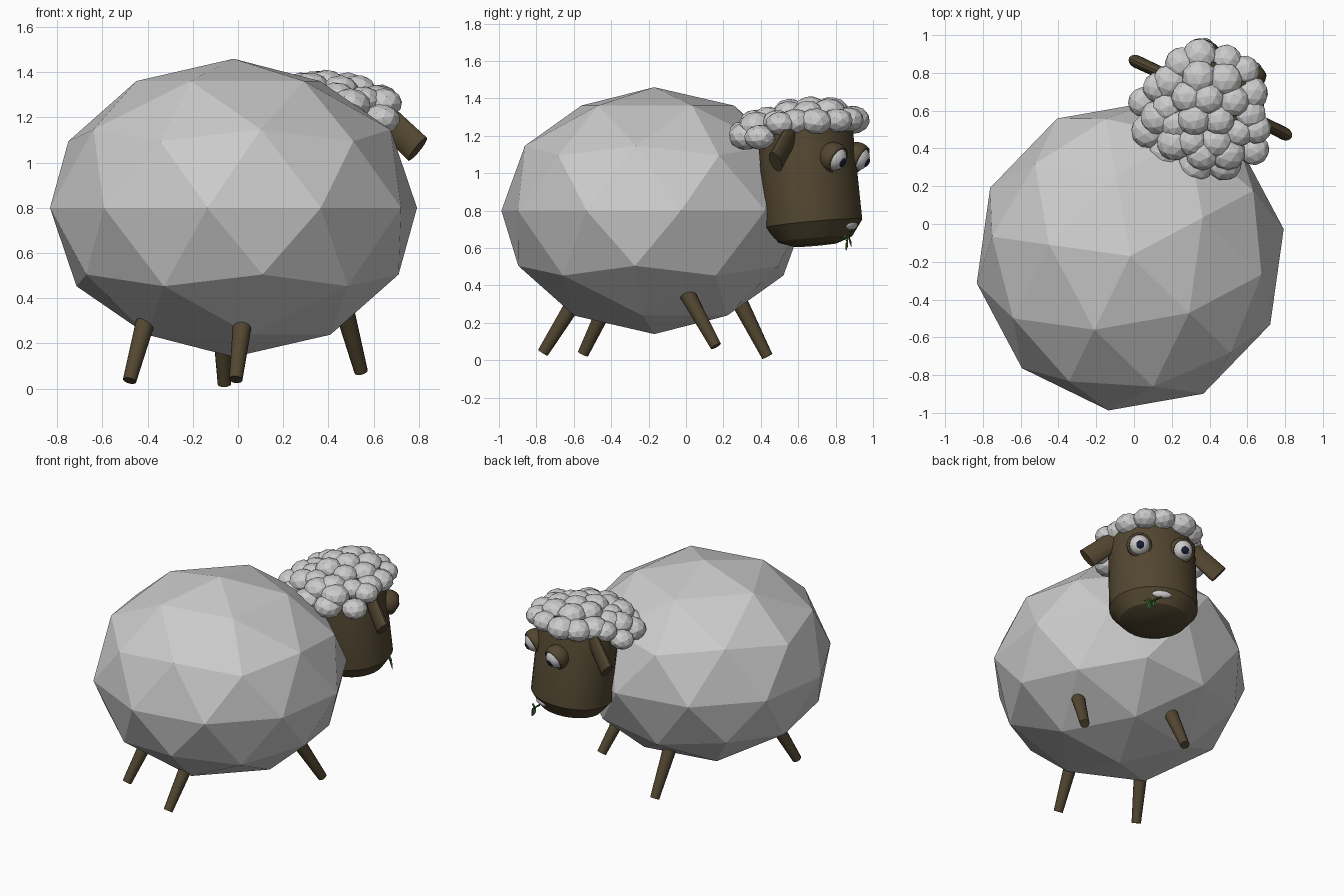
import bpy, bmesh, math, random
from mathutils import Matrix, Vector, Euler

if "Cube" in bpy.data.objects:
    bpy.data.objects.remove(bpy.data.objects["Cube"])

random.seed(4)
T, R = Matrix.Translation, Matrix.Rotation


def S(x, y, z):
    return Matrix.Diagonal((x, y, z, 1))


def material(name, rgb):
    m = bpy.data.materials.new(name)
    m.diffuse_color = (*rgb, 1)
    m.use_nodes = True
    m.node_tree.nodes["Principled BSDF"].inputs["Base Color"].default_value = m.diffuse_color
    return m


BROWN = material("brown", (0.085, 0.062, 0.03))
NAVY = material("dark_blue", (0.01, 0.012, 0.04))
GREEN = material("green", (0.04, 0.12, 0.025))


def finish(bm, name, mat=None, smooth=False):
    bmesh.ops.recalc_face_normals(bm, faces=bm.faces[:])
    me = bpy.data.meshes.new(name)
    bm.to_mesh(me)
    bm.free()
    ob = bpy.data.objects.new(name, me)
    bpy.context.collection.objects.link(ob)
    if mat:
        me.materials.append(mat)
    if smooth:
        bpy.ops.object.select_all(action='DESELECT')
        ob.select_set(True)
        bpy.context.view_layer.objects.active = ob
        bpy.ops.object.shade_smooth_by_angle(angle=math.radians(30))
    return ob


def frustum(name, p, q, r1, r2, mat, flat=1.0, sides=16, frame=Matrix()):
    """Tapered rod from p to q; flat squashes it along the frame's y."""
    p, q = Vector(p), Vector(q)
    z = (q - p).normalized()
    y = (Vector((0, 1, 0)) - z * z.y).normalized()
    x = y.cross(z)
    rot = Matrix((x, y, z)).transposed().to_4x4()
    bm = bmesh.new()
    bmesh.ops.create_cone(bm, cap_ends=True, segments=sides, radius1=r1, radius2=r2,
                          depth=(q - p).length,
                          matrix=frame @ T((p + q) / 2) @ rot @ S(1, flat, 1))
    return finish(bm, name, mat, True)


def ball(name, mtx, r, mat=None):
    bm = bmesh.new()
    bmesh.ops.create_uvsphere(bm, u_segments=20, v_segments=12, radius=r, matrix=mtx)
    return finish(bm, name, mat, True)


# Faceted woolly body
bm = bmesh.new()
bmesh.ops.create_icosphere(bm, subdivisions=2, radius=1, matrix=T((-0.02, -0.17, 0.8))
                           @ S(0.825, 0.825, 0.66) @ R(math.radians(28), 4, 'Z'))
finish(bm, "body")

# Legs: foot position and lean (x and y shift per unit of height)
legs = {"hind_leg_left": ((-0.48, -0.55, 0.035), (0.27, 0.48)),
        "hind_leg_right": ((-0.01, -0.765, 0.04), (0.12, 0.62)),
        "front_leg_right": ((0.545, 0.16, 0.075), (-0.27, -0.55)),
        "front_leg_left": ((-0.06, 0.435, 0.02), (-0.04, -0.51))}
for name, (foot, lean) in legs.items():
    h = 0.38
    top = (foot[0] + lean[0] * h, foot[1] + lean[1] * h, foot[2] + h)
    frustum(name, foot, top, 0.03, 0.048, BROWN)

# Head frame: local y is where the face looks, local x is its +x side
HEAD = T((0.40, 0.66, 0)) @ R(math.radians(-26), 4, 'Z')

# Head: oval barrel with a bevelled chin, tilted slightly
bm = bmesh.new()
tilt = HEAD @ T((0, 0, 0.98)) @ R(math.radians(6), 4, 'X')
N = 32
rings = []
for z, s in [(0.33, 0.9), (0.26, 0.98), (-0.25, 1.0), (-0.335, 0.76), (-0.365, 0.45)]:
    rings.append([bm.verts.new(tilt @ Vector((0.285 * s * math.cos(a), 0.255 * s * math.sin(a), z)))
                  for a in (2 * math.pi * i / N for i in range(N))])
for a, b in zip(rings, rings[1:]):
    for i in range(N):
        bm.faces.new((a[i], a[(i + 1) % N], b[(i + 1) % N], b[i]))
bm.faces.new(rings[0])
bm.faces.new(rings[-1])
finish(bm, "head", BROWN, True)

# Ears and eyes, both sides
for side, sx in (("right", 1), ("left", -1)):
    frustum("ear_" + side, (sx * 0.2, 0.015, 1.26), (sx * 0.435, 0.01, 1.06),
            0.062, 0.068, BROWN, flat=0.5, frame=HEAD)
    gaze = Vector((sx * 0.12, 0.85, -0.42)).normalized()
    aim = HEAD @ T((sx * 0.14, 0.213, 1.085)) @ gaze.to_track_quat('Z', 'Y').to_matrix().to_4x4()
    ball("eyeball_" + side, aim, 0.07)
    ball("pupil_" + side, aim @ T((0, 0, 0.065)) @ S(1, 1, 0.4), 0.025, NAVY)
    # Eyelid: sphere opened around the gaze direction
    bm = bmesh.new()
    bmesh.ops.create_uvsphere(bm, u_segments=20, v_segments=14, radius=0.082)
    bmesh.ops.delete(bm, geom=[v for v in bm.verts if v.co.z > 0.05], context='VERTS')
    bm.transform(aim)
    lid = finish(bm, "eyelid_" + side, BROWN, True)
    lid.modifiers.new("thickness", 'SOLIDIFY').thickness = 0.01

# Mouth
ball("mouth", HEAD @ T((0, 0.247, 0.722)) @ R(math.radians(-30), 4, 'X') @ S(1, 0.35, 0.4), 0.065)

# Sprig of grass: stem and folded diamond leaves
frustum("sprig_stem", (0.0, 0.25, 0.705), (0.085, 0.265, 0.64), 0.006, 0.005, GREEN, sides=8, frame=HEAD)
bm = bmesh.new()
for start, tip in [((0.05, 0.26, 0.665), (0.06, 0.28, 0.60)),
                   ((0.06, 0.26, 0.66), (0.125, 0.25, 0.655)),
                   ((0.075, 0.265, 0.65), (0.10, 0.265, 0.58))]:
    a, b = Vector(start), Vector(tip)
    w = (b - a).cross(Vector((0, 1, 0))).normalized() * 0.017
    m = a.lerp(b, 0.45)
    out = Vector((0, 0.007, 0))
    v = [bm.verts.new(HEAD @ p) for p in (a, m + w, b, m - w, m + out, m - out)]
    for i in range(4):
        for k in (4, 5):
            bm.faces.new((v[i], v[(i + 1) % 4], v[k]))
finish(bm, "sprig_leaves", GREEN)

# Wool cap: rings of faceted tufts (radius, height, count, start angle, sweep)
bm = bmesh.new()
tufts = [(0.0, 1.335, 1, 0, 360), (0.125, 1.33, 6, 20, 360), (0.232, 1.28, 12, 5, 360),
         (0.29, 1.26, 6, 190, 160), (0.36, 1.20, 6, 205, 130)]
for rad, z, count, start, sweep in tufts:
    step = sweep / (count if sweep == 360 else count - 1)
    for i in range(count):
        a = math.radians(start + i * step + random.uniform(-4, 4))
        rr = rad + random.uniform(-0.012, 0.008)
        size = random.uniform(0.08, 0.096)
        spin = Euler([random.uniform(0, 6.28) for _ in range(3)]).to_matrix().to_4x4()
        pos = Vector((rr * math.cos(a), rr * math.sin(a), z + random.uniform(-0.01, 0.01)))
        bmesh.ops.create_icosphere(bm, subdivisions=2, radius=size,
                                   matrix=HEAD @ T(pos) @ S(1, 1, 0.8) @ spin)
finish(bm, "wool_cap")
